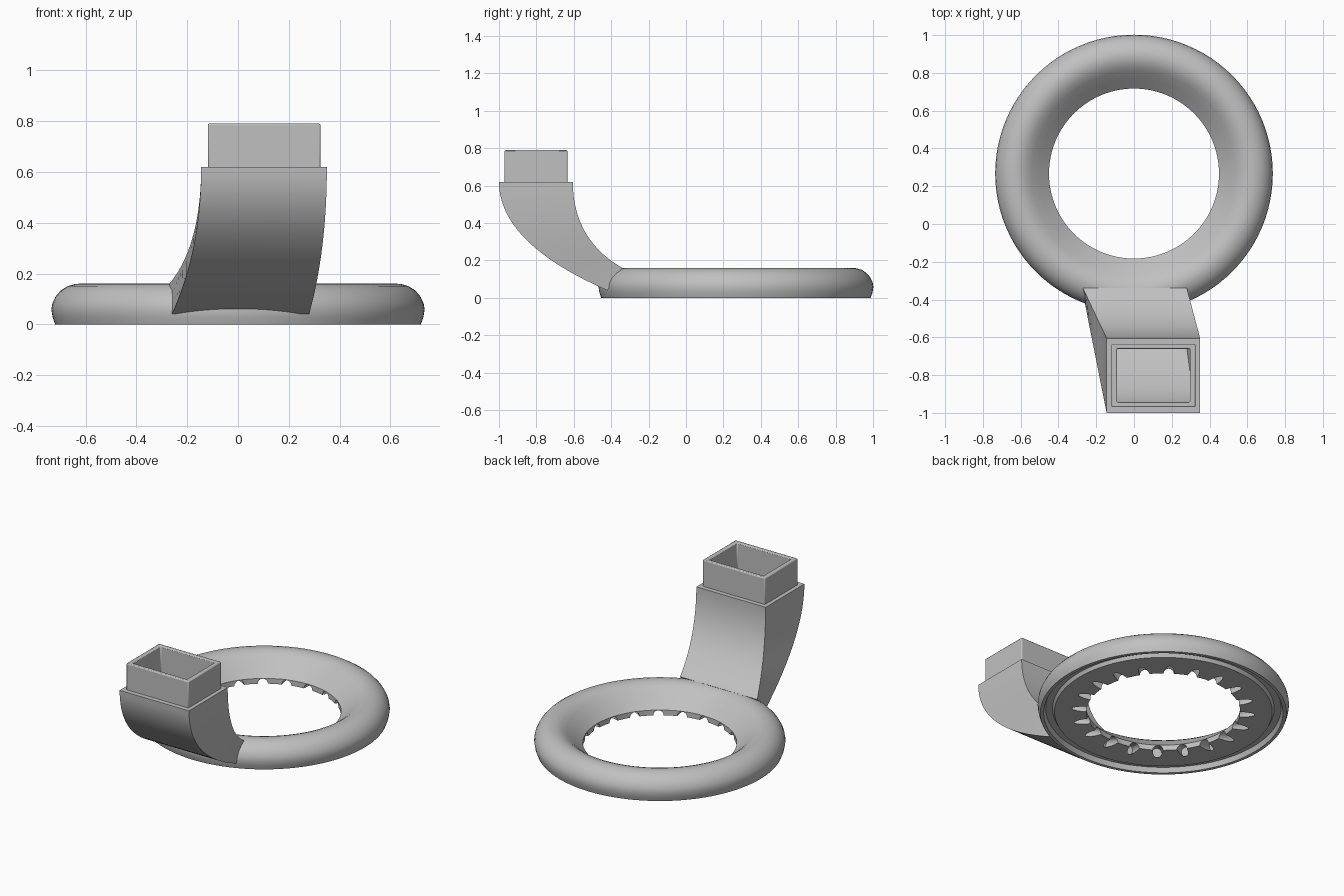
import bpy, bmesh, math
from mathutils import Matrix, Vector

cube = bpy.data.objects.get("Cube")
if cube:
    bpy.data.objects.remove(cube, do_unlink=True)

grey = bpy.data.materials.new("plain grey")
grey.use_nodes = True
COLOUR = (0.53, 0.53, 0.53, 1)
grey.diffuse_color = COLOUR
grey.node_tree.nodes["Principled BSDF"].inputs["Base Color"].default_value = COLOUR

CENTRE_Y = 0.267


def make(name, bm):
    bmesh.ops.recalc_face_normals(bm, faces=bm.faces)
    mesh = bpy.data.meshes.new(name)
    bm.to_mesh(mesh)
    bm.free()
    mesh.materials.append(grey)
    obj = bpy.data.objects.new(name, mesh)
    bpy.context.collection.objects.link(obj)
    return obj


def activate(obj):
    bpy.ops.object.select_all(action='DESELECT')
    obj.select_set(True)
    bpy.context.view_layer.objects.active = obj


def smooth(obj):
    activate(obj)
    bpy.ops.object.shade_smooth_by_angle(angle=math.radians(30))


def bridge(bm, a, b):
    n = len(a)
    for i in range(n):
        bm.faces.new((a[i], a[(i + 1) % n], b[(i + 1) % n], b[i]))


def bezier(points, t):
    pts = [Vector(p) for p in points]
    while len(pts) > 1:
        pts = [p.lerp(q, t) for p, q in zip(pts, pts[1:])]
    return pts[0]


def inset(quad, u, v):
    """Shrink a four-cornered section by the fractions u and v."""
    a, b, c, d = quad
    return [a.lerp(b, s).lerp(d.lerp(c, s), t)
            for s, t in ((u, v), (1 - u, v), (1 - u, 1 - v), (u, 1 - v))]


def tube(name, sections, u, v, closed_end):
    """Loft a walled tube; the far end is either a solid floor or an open rim."""
    bm = bmesh.new()
    outer = [[bm.verts.new(p) for p in s] for s in sections]
    hollow = sections[:-1] if closed_end else sections
    inner = [[bm.verts.new(p) for p in inset(s, u, v)] for s in hollow]
    for rows in (outer, inner):
        for a, b in zip(rows, rows[1:]):
            bridge(bm, a, b)
    bridge(bm, outer[0], inner[0])
    if closed_end:
        bm.faces.new(outer[-1])
        bm.faces.new(inner[-1])
    else:
        bridge(bm, outer[-1], inner[-1])
    return make(name, bm)


# Ring: lathed profile with a rounded crown, conical throat and grooved underside
profile = [(.45, .008), (.45, .042), (.5, .087), (.542, .125),
           (.572, .146), (.6, .157), (.625, .16), (.645, .158), (.672, .15),
           (.698, .133), (.718, .11), (.731, .083), (.735, .058), (.73, .028),
           (.72, 0), (.7, 0), (.688, .03), (.648, .03), (.637, .008)]
SEGMENTS = 96
bm = bmesh.new()
rows = []
for i in range(SEGMENTS):
    a = math.tau * i / SEGMENTS
    rows.append([bm.verts.new((r * math.cos(a), CENTRE_Y + r * math.sin(a), z))
                 for r, z in profile])
for i in range(SEGMENTS):
    bridge(bm, rows[i], rows[(i + 1) % SEGMENTS])
ring = make("ring", bm)

# Jets: tilted round holes that break through the underside and inner wall
JETS = 20
tilt = math.radians(20)
bm = bmesh.new()
for i in range(JETS):
    place = (Matrix.Translation((0, CENTRE_Y, 0))
             @ Matrix.Rotation(math.tau * i / JETS, 4, 'Z')
             @ Matrix.Translation((.49, 0, .023))
             @ Matrix.Rotation(math.pi / 2 - tilt, 4, 'Y'))
    bmesh.ops.create_cone(bm, cap_ends=True, segments=16, radius1=.03,
                          radius2=.03, depth=.14, matrix=place)
cutter = make("jet_cutter", bm)
cutter.hide_render = True
cut = ring.modifiers.new("jets", 'BOOLEAN')
cut.operation = 'DIFFERENCE'
cut.solver = 'EXACT'
cut.object = cutter
activate(ring)
bpy.ops.object.modifier_apply(modifier=cut.name)
bpy.data.objects.remove(cutter, do_unlink=True)
smooth(ring)

# Duct: curved rectangular tube that leans sideways and widens into the ring
front_curve = [(-1, .62), (-1, .36), (-.72, .17), (-.42, .04)]
back_curve = [(-.605, .62), (-.605, .4), (-.5, .25), (-.34, .16)]
sections = []
STEPS = 24
for k in range(STEPS + 1):
    f, b = (bezier(c, k / STEPS) for c in (front_curve, back_curve))
    ff, fb = (f.x + 1) / .58, (b.x + .605) / .265
    sections.append([Vector((-.145 - .115 * ff, f.x, f.y)),
                     Vector((.35 - .07 * ff, f.x, f.y)),
                     Vector((.35 - .07 * fb, b.x, b.y)),
                     Vector((-.145 - .125 * fb, b.x, b.y))])
smooth(tube("duct", sections, .06, .08, True))

# Collar: narrower open socket on top of the duct
sections = [[Vector((x, y, z)) for x, y in
             ((-.119, -.97), (.325, -.97), (.325, -.634), (-.119, -.634))]
            for z in (.61, .79)]
collar = tube("collar", sections, .065, .08, False)
edge = collar.modifiers.new("soft edges", 'BEVEL')
edge.width = .006
edge.segments = 2
smooth(collar)
